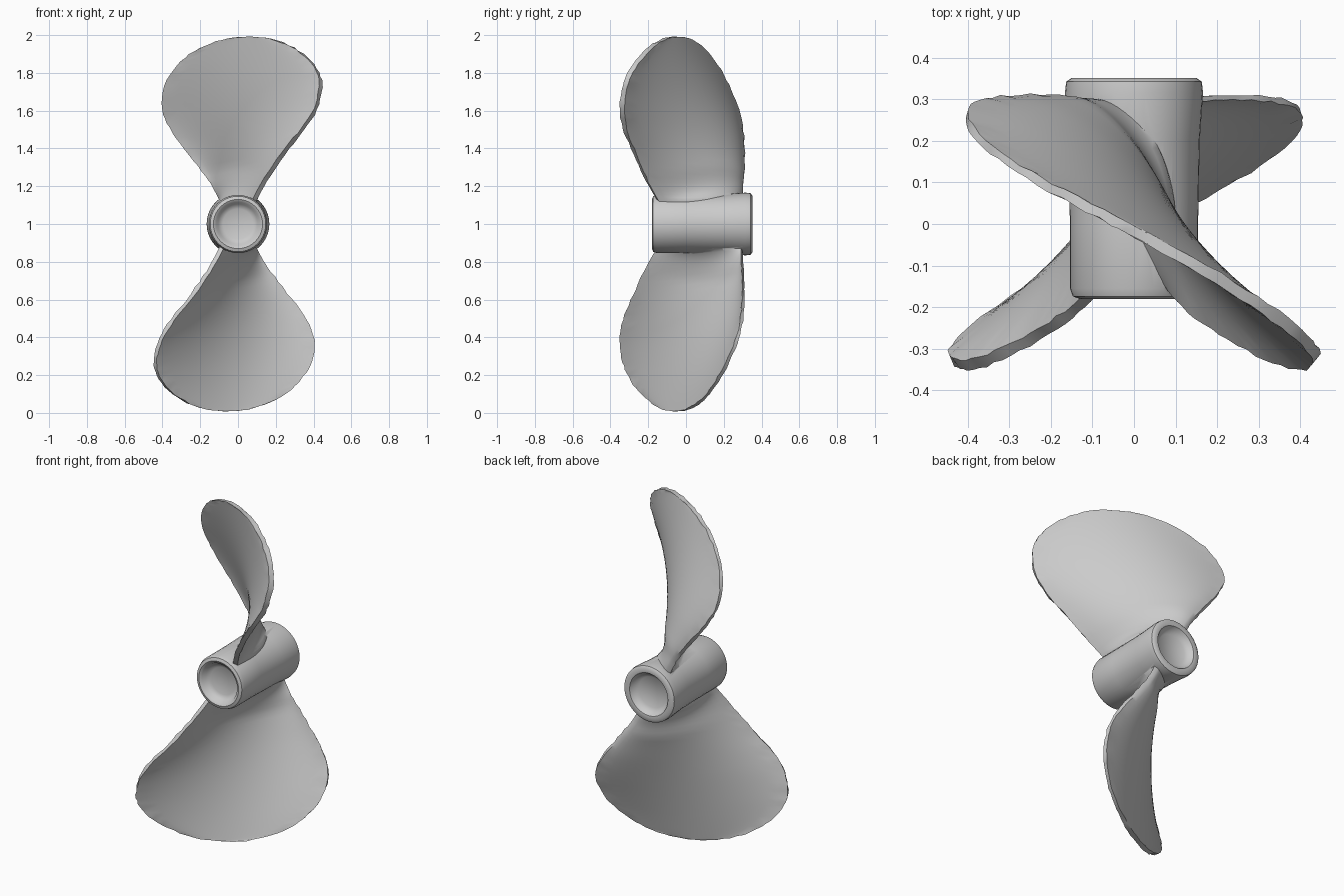
import bpy, bmesh, math, random
from mathutils import Vector

random.seed(4)
cube = bpy.data.objects.get("Cube")
if cube:
    bpy.data.objects.remove(cube, do_unlink=True)

metal = bpy.data.materials.new("grey_metal")
metal.use_nodes = True
GREY = (0.6, 0.6, 0.6, 1)
metal.diffuse_color = GREY
metal.node_tree.nodes["Principled BSDF"].inputs["Base Color"].default_value = GREY

CENTRE = Vector((0, 0, 1))


def finish(bm, name):
    bmesh.ops.recalc_face_normals(bm, faces=bm.faces)
    mesh = bpy.data.meshes.new(name)
    bm.to_mesh(mesh)
    bm.free()
    mesh.materials.append(metal)
    obj = bpy.data.objects.new(name, mesh)
    bpy.context.collection.objects.link(obj)
    obj.location = CENTRE
    return obj


def smooth_path(points, steps):
    """Catmull-Rom curve through the points."""
    pts = [Vector(p) for p in points]
    pts = [2 * pts[0] - pts[1]] + pts + [2 * pts[-1] - pts[-2]]
    out = []
    for a, b, c, d in zip(pts, pts[1:], pts[2:], pts[3:]):
        for k in range(steps):
            t = k / steps
            out.append(0.5 * (2 * b + (c - a) * t + (2 * a - 5 * b + 4 * c - d) * t ** 2
                              + (3 * b - a - 3 * c + d) * t ** 3))
    return out + [pts[-2]]


# Hub: lathed barrel with a shallow dish in each end; pairs are (radius, y)
def make_hub():
    profile = [(0, -0.135), (0.08, -0.138), (0.105, -0.15), (0.115, -0.172), (0.13, -0.18),
               (0.147, -0.174), (0.154, -0.155), (0.154, 0), (0.158, 0.2), (0.166, 0.315),
               (0.163, 0.342), (0.15, 0.351), (0.125, 0.348), (0.115, 0.33), (0.09, 0.312), (0, 0.31)]
    bm = bmesh.new()
    verts = [bm.verts.new((r, y, 0)) for r, y in profile]
    edges = [bm.edges.new(pair) for pair in zip(verts, verts[1:])]
    bmesh.ops.spin(bm, geom=verts + edges, cent=(0, 0, 0), axis=(0, 1, 0),
                   angle=math.tau, steps=40)
    bmesh.ops.remove_doubles(bm, verts=bm.verts, dist=0.0005)
    return finish(bm, "propeller")


# Blade outline from the left of the root over the tip to the right, as (x, height)
OUTLINE = [(-0.08, 0.11), (-0.11, 0.17), (-0.15, 0.235), (-0.23, 0.34), (-0.325, 0.46),
           (-0.385, 0.56), (-0.402, 0.65), (-0.375, 0.76), (-0.3, 0.86), (-0.2, 0.93),
           (-0.08, 0.975), (0.04, 0.99), (0.17, 0.98), (0.29, 0.935), (0.38, 0.865),
           (0.43, 0.785), (0.437, 0.71), (0.41, 0.61), (0.345, 0.505), (0.26, 0.4),
           (0.175, 0.28), (0.115, 0.18), (0.08, 0.11)]


def twisted(x, h):
    """Place a flat blade point on the screw-shaped surface."""
    r = math.hypot(x, h)
    pitch = 0.56 - 0.03 / r
    rake = 0.167 * (0.9 - r) ** 2 - 0.02 - 0.1 * x * x
    return Vector((x, rake - pitch * math.atan2(x, h), h))


def normal(x, h):
    e = 0.004
    du = twisted(x + e, h) - twisted(x - e, h)
    dv = twisted(x, h + e) - twisted(x, h - e)
    return du.cross(dv).normalized()


def make_blade(name, flip):
    path = smooth_path(OUTLINE, 4)
    half, cols = len(path) // 2, 20
    bm = bmesh.new()
    sheets = ([], [])
    for i in range(half + 1):
        left, right = path[i], path[-1 - i]
        rows = ([], [])
        for j in range(cols + 1):
            s = j / cols
            x, h = left.lerp(right, s)
            r = math.hypot(x, h)
            chipped = j in (0, cols) and 0.25 < r and i < half
            # thin rim, fuller middle, flared root, hollow front
            bulge = 1 - (2 * s - 1) ** 2
            thick = 0.018 + 0.015 * (x + 0.4) + 0.03 * bulge * (1 - r)
            thick += 0.1 * bulge * math.exp(-max(r - 0.14, 0) / 0.045)
            p, n = twisted(x, h), normal(x, h)
            p.y += 0.13 * bulge * (1 - r * r) * min(1, r / 0.3)
            for side, row in zip((0.5, -0.5), rows):
                q = p + n * thick * side
                if chipped:
                    q += Vector([random.uniform(-0.003, 0.003) for _ in range(3)])
                row.append(bm.verts.new(q))
        for sheet, row in zip(sheets, rows):
            sheet.append(row)
    front, back = sheets
    for sheet in sheets:
        for a, b in zip(sheet, sheet[1:]):
            for j in range(cols):
                bm.faces.new((a[j], a[j + 1], b[j + 1], b[j]))
    # rim wall joining the two sheets
    for j in (0, cols):
        for i in range(half):
            bm.faces.new((front[i][j], front[i + 1][j], back[i + 1][j], back[i][j]))
    for j in range(cols):
        bm.faces.new((front[0][j], front[0][j + 1], back[0][j + 1], back[0][j]))
    bmesh.ops.remove_doubles(bm, verts=bm.verts, dist=0.0005)
    if flip:
        for v in bm.verts:
            v.co.x, v.co.z = -v.co.x, -v.co.z
    return finish(bm, name)


# Fuse both blades into the hub as one casting
propeller = make_hub()
bpy.ops.object.select_all(action="DESELECT")
propeller.select_set(True)
bpy.context.view_layer.objects.active = propeller
for name, flip in (("upper_blade", False), ("lower_blade", True)):
    blade = make_blade(name, flip)
    union = propeller.modifiers.new(name, "BOOLEAN")
    union.operation = "UNION"
    union.solver = "EXACT"
    union.object = blade
    bpy.ops.object.modifier_apply(modifier=name)
    bpy.data.objects.remove(blade, do_unlink=True)
bpy.ops.object.shade_smooth_by_angle(angle=math.radians(45))
